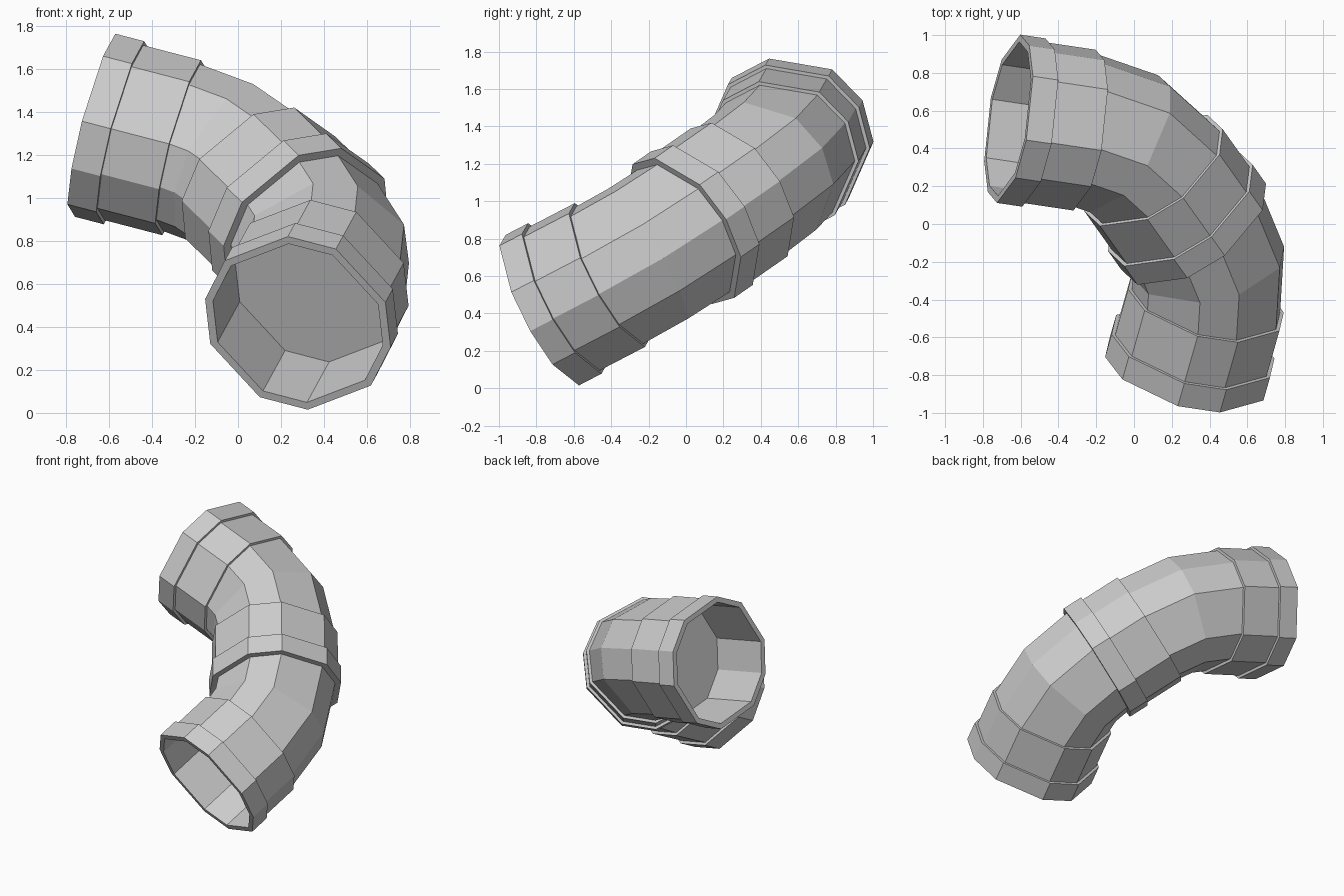
import bpy, bmesh, math
from mathutils import Vector

if "Cube" in bpy.data.objects:
    bpy.data.objects.remove(bpy.data.objects["Cube"])

# Frame of the tilted plane in which the pipe turns through 90 degrees
START = Vector((-0.664, 0.557, 1.337))
U = Vector((0.958, -0.143, -0.249)).normalized()
V = Vector((-0.245, -0.86, -0.447))
V = (V - U * V.dot(U)).normalized()
N = U.cross(V)

# Ten-sided section, symmetric about both axes
ANGLES = [math.radians(d) for d in (0, 30, 75, 105, 150, 180, 210, 255, 285, 330)]
COLLAR, SOCKET, BORE, PIPE = 0.45, 0.43, 0.412, 0.41
STRAIGHT, LIP, BEND_R = 0.42, 0.14, 0.604
ARC = BEND_R * math.pi / 4
MID0 = STRAIGHT + ARC
MID1 = MID0 + STRAIGHT
END0 = MID1 + ARC
END1 = END0 + STRAIGHT


def station(s):
    """Centre and sideways direction at distance s along the pipe."""
    x = y = heading = 0.0
    for length, turning in ((STRAIGHT, 0), (ARC, 1), (STRAIGHT, 0), (ARC, 1), (STRAIGHT, 0)):
        d = min(s, length)
        if turning:
            h2 = heading + d / BEND_R
            x += BEND_R * (math.sin(h2) - math.sin(heading))
            y += BEND_R * (math.cos(heading) - math.cos(h2))
            heading = h2
        else:
            x += d * math.cos(heading)
            y += d * math.sin(heading)
        s -= d
        if s <= 1e-9:
            break
    side = -math.sin(heading) * U + math.cos(heading) * V
    return START + x * U + y * V, side


def sweep(name, rings, cap_start=False, cap_end=False):
    """Skin a list of (distance, radius) rings into one flat-shaded part."""
    bm = bmesh.new()
    loops = []
    for s, r in rings:
        c, side = station(s)
        loops.append([bm.verts.new(c + r * (math.cos(t) * side + math.sin(t) * N)) for t in ANGLES])
    n = len(ANGLES)
    for a, b in zip(loops, loops[1:]):
        for i in range(n):
            j = (i + 1) % n
            bm.faces.new((a[i], a[j], b[j], b[i]))
    if cap_start:
        bm.faces.new(loops[0])
    if cap_end:
        bm.faces.new(loops[-1])
    bmesh.ops.recalc_face_normals(bm, faces=bm.faces[:])
    me = bpy.data.meshes.new(name)
    bm.to_mesh(me)
    bm.free()
    ob = bpy.data.objects.new(name, me)
    bpy.context.collection.objects.link(ob)
    return ob


def open_socket(name, mouth, inner):
    """Hollow end socket: bore floor, bore wall, rim, raised collar, socket, back step."""
    d = 1 if inner > mouth else -1
    lip = mouth + d * LIP
    sweep(name, [(inner, BORE), (mouth, BORE), (mouth, COLLAR), (lip, COLLAR),
                 (lip, SOCKET), (inner, SOCKET), (inner, BORE - 0.01)], cap_start=True)


# Two bends, each of two segments
for name, s in (("upper_bend", STRAIGHT), ("lower_bend", MID1)):
    sweep(name, [(s + ARC * k / 2, PIPE) for k in range(3)])

# Open sockets at both ends
open_socket("upper_end_socket", 0.0, STRAIGHT)
open_socket("lower_end_socket", END1, END0)

# Middle coupling: socket plus raised collar on the lower side
sweep("middle_coupling", [(MID0, PIPE - 0.01), (MID0, SOCKET), (MID1 - LIP, SOCKET),
                          (MID1 - LIP, COLLAR), (MID1, COLLAR), (MID1, PIPE - 0.01)])
